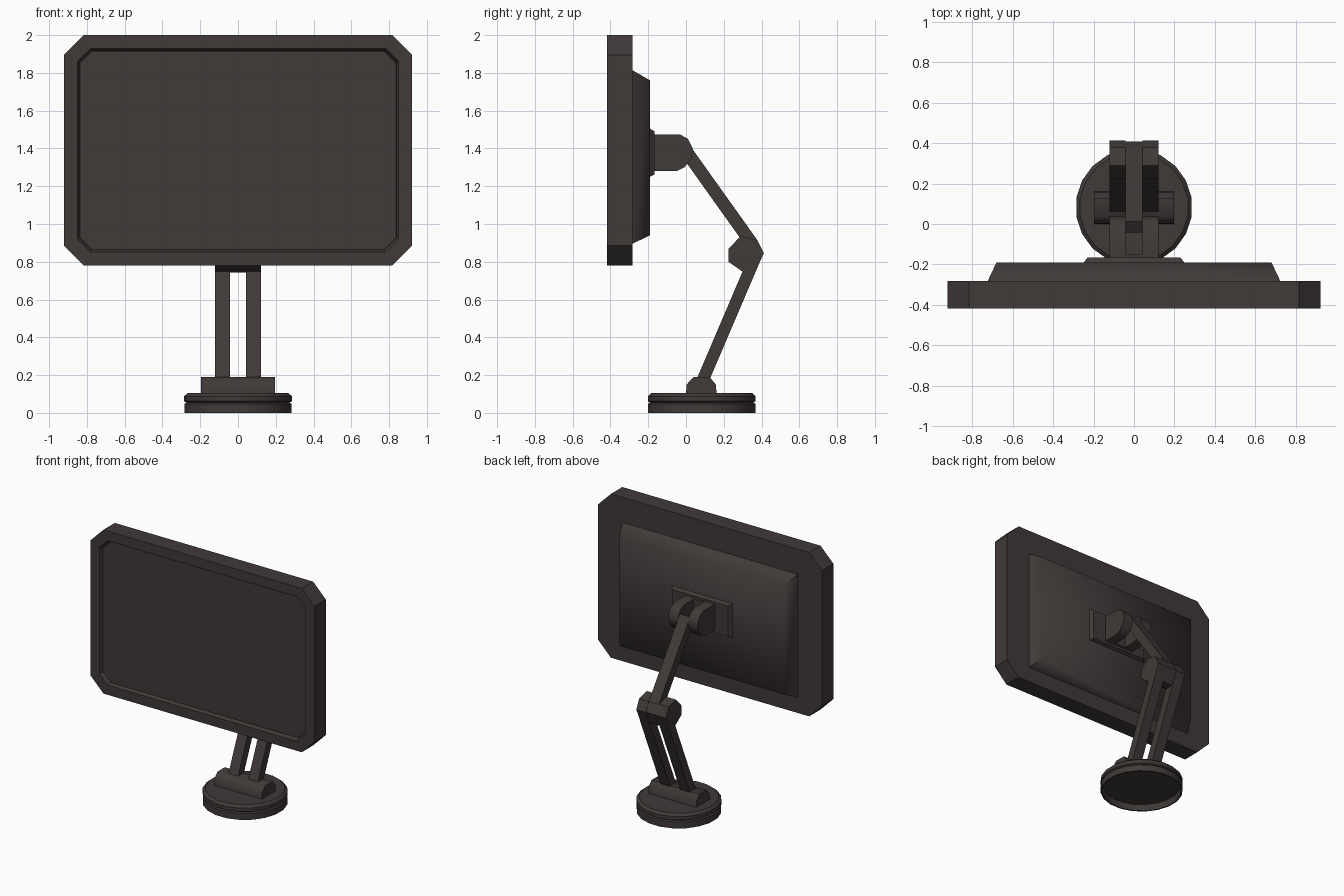
import bpy, bmesh, math
from mathutils import Vector

if "Cube" in bpy.data.objects:
    bpy.data.objects.remove(bpy.data.objects["Cube"])

mat = bpy.data.materials.new("dark warm grey")
mat.diffuse_color = (0.052, 0.041, 0.040, 1)
mat.use_nodes = True
mat.node_tree.nodes["Principled BSDF"].inputs["Base Color"].default_value = mat.diffuse_color


def loft(name, rings, angle=35):
    """Skin a list of equal-length point rings and cap both ends."""
    bm = bmesh.new()
    vs = [[bm.verts.new(p) for p in r] for r in rings]
    n = len(vs[0])
    for a, b in zip(vs, vs[1:]):
        for i in range(n):
            j = (i + 1) % n
            bm.faces.new((a[i], a[j], b[j], b[i]))
    bm.faces.new(vs[0])
    bm.faces.new(vs[-1])
    bmesh.ops.recalc_face_normals(bm, faces=bm.faces)
    me = bpy.data.meshes.new(name)
    bm.to_mesh(me)
    bm.free()
    ob = bpy.data.objects.new(name, me)
    bpy.context.collection.objects.link(ob)
    me.materials.append(mat)
    bpy.ops.object.select_all(action='DESELECT')
    ob.select_set(True)
    bpy.context.view_layer.objects.active = ob
    bpy.ops.object.shade_smooth_by_angle(angle=math.radians(angle))
    return ob


def panel_ring(hx, z0, z1, c, y):
    """Rectangle in the xz plane with cut corners."""
    return [(-hx, y, z0 + c), (-hx + c, y, z0), (hx - c, y, z0), (hx, y, z0 + c),
            (hx, y, z1 - c), (hx - c, y, z1), (-hx + c, y, z1), (-hx, y, z1 - c)]


def rect_ring(hx, z0, z1, y):
    return [(-hx, y, z0), (hx, y, z0), (hx, y, z1), (-hx, y, z1)]


def side_prism(name, profile, x0, x1, angle=35):
    """Extrude a (y, z) outline from x0 to x1."""
    return loft(name, [[(x, y, z) for y, z in profile] for x in (x0, x1)], angle)


def bar(name, p, q, width, x0, x1):
    p, q = Vector(p), Vector(q)
    d = (q - p).normalized()
    n = Vector((-d.y, d.x)) * width / 2
    return side_prism(name, [p + n, q + n, q - n, p - n], x0, x1)


# Monitor frame with recessed screen bed
loft("monitor_frame", [panel_ring(0.922, 0.78, 2.0, 0.105, -0.283),
                       panel_ring(0.922, 0.78, 2.0, 0.105, -0.417),
                       panel_ring(0.85, 0.852, 1.928, 0.068, -0.417),
                       panel_ring(0.838, 0.864, 1.916, 0.062, -0.39)])
loft("screen", [panel_ring(0.838, 0.864, 1.916, 0.062, -0.391),
                panel_ring(0.836, 0.866, 1.914, 0.062, -0.394)])

# Rear housing and mounting plate
loft("rear_housing", [rect_ring(0.725, 0.895, 1.815, -0.285),
                      rect_ring(0.68, 0.94, 1.76, -0.19)], 70)
loft("mount_plate", [rect_ring(0.25, 1.25, 1.505, -0.192),
                     rect_ring(0.23, 1.262, 1.49, -0.166)])

# Forked head, upper and lower arms, elbow
IN, OUT = 0.042, 0.121
head = [(-0.168, 1.28), (-0.05, 1.28), (-0.008, 1.30), (0.03, 1.35), (0.036, 1.40),
        (0.01, 1.452), (-0.035, 1.475), (-0.168, 1.475)]
elbow = [(0.29, 0.937), (0.378, 0.915), (0.412, 0.845), (0.365, 0.745), (0.31, 0.74),
         (0.225, 0.80), (0.225, 0.868)]
for s, side in ((-1, "left"), (1, "right")):
    side_prism("head_fork_" + side, head, s * IN, s * OUT, 50)
    side_prism("elbow_fork_" + side, elbow, s * IN, s * OUT, 50)
    bar("lower_arm_" + side, (0.368, 0.827), (0.072, 0.134), 0.064, s * IN, s * OUT)
loft("head_bridge", [rect_ring(IN, 1.28, 1.475, -0.168), rect_ring(IN, 1.28, 1.475, -0.15)])
c = Vector((0.315, 0.84))
side_prism("elbow_core", [c + (Vector(p) - c) * 0.97 for p in elbow], -IN, IN, 50)
bar("upper_arm", (-0.015, 1.407), (0.35, 0.895), 0.068, -IN, IN)

# Base hinge block
side_prism("base_hinge", [(0.0, 0.10), (0.003, 0.15), (0.04, 0.19), (0.125, 0.19),
                          (0.158, 0.15), (0.162, 0.10)], -0.197, 0.197, 50)

# Round base: hollow underneath, groove round the rim
N = 20
outline = [(0.27, 0.045), (0.278, 0), (0.288, 0), (0.288, 0.048), (0.276, 0.054),
           (0.289, 0.062), (0.289, 0.088), (0.27, 0.105)]
loft("round_base", [[(r * math.cos(t), 0.083 + r * math.sin(t), z)
                     for t in (2 * math.pi * (i + 0.5) / N for i in range(N))]
                    for r, z in outline])
